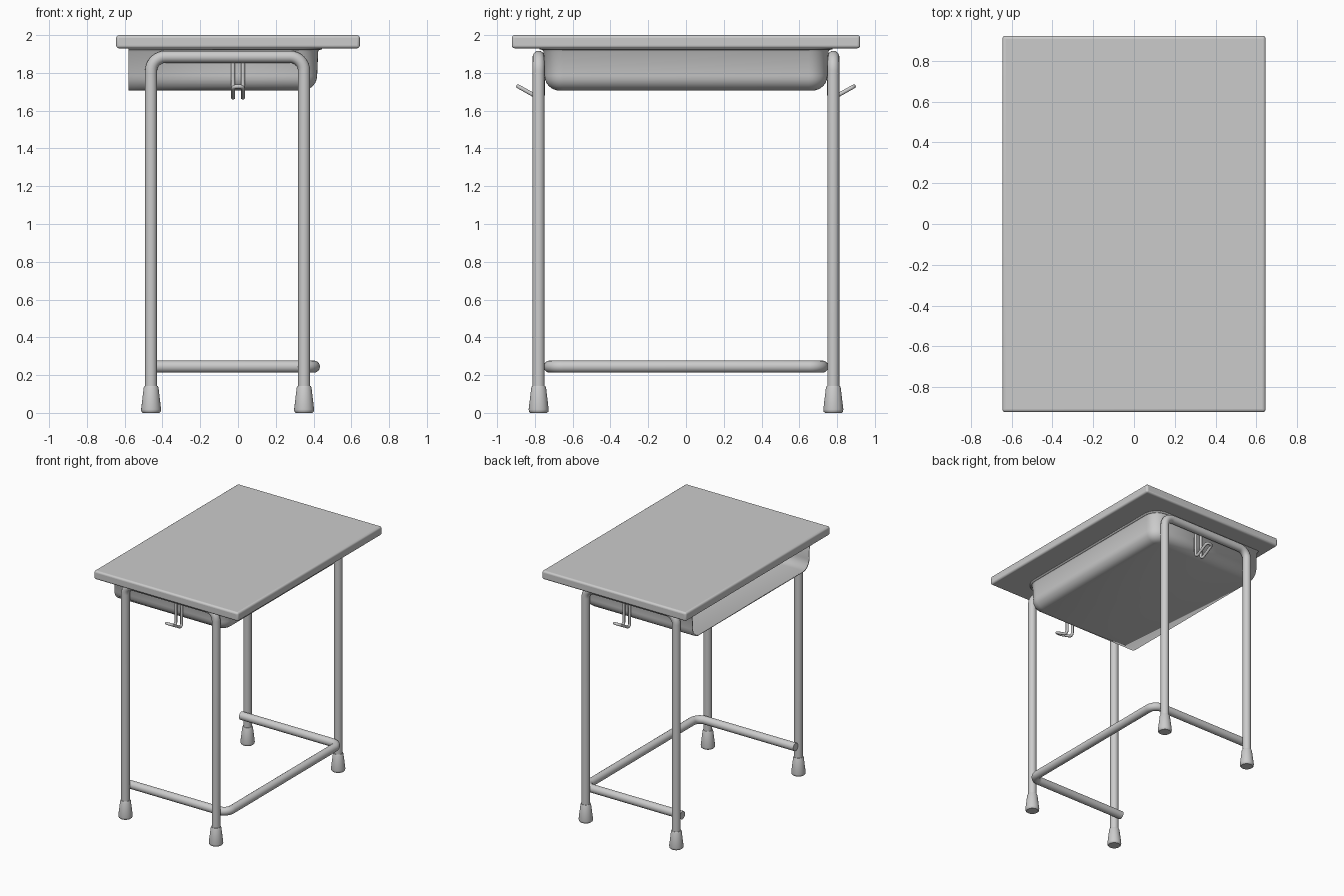
import bpy, bmesh, math
from mathutils import Vector

if "Cube" in bpy.data.objects:
    bpy.data.objects.remove(bpy.data.objects["Cube"])


def smooth(ob, angle=40):
    bpy.ops.object.select_all(action='DESELECT')
    ob.select_set(True)
    bpy.context.view_layer.objects.active = ob
    bpy.ops.object.shade_smooth_by_angle(angle=math.radians(angle))


def mesh_object(name, bm):
    bmesh.ops.recalc_face_normals(bm, faces=bm.faces)
    me = bpy.data.meshes.new(name)
    bm.to_mesh(me)
    bm.free()
    ob = bpy.data.objects.new(name, me)
    bpy.context.collection.objects.link(ob)
    return ob


def fillet(points, radius, steps=8):
    """Round the inner corners of a polyline with circular arcs."""
    pts = [Vector(p) for p in points]
    out = [pts[0]]
    for a, p, b in zip(pts, pts[1:], pts[2:]):
        u, v = (a - p).normalized(), (b - p).normalized()
        half = u.angle(v) / 2
        centre = p + (u + v).normalized() * (radius / math.sin(half))
        t = radius / math.tan(half)
        s, e = p + u * t - centre, p + v * t - centre
        full = s.angle(e)
        for i in range(steps + 1):
            k = i / steps
            out.append(centre + (s * math.sin((1 - k) * full) + e * math.sin(k * full)) / math.sin(full))
    out.append(pts[-1])
    return out


def tube(name, points, radius, bend, res=6):
    path = fillet(points, bend)
    cu = bpy.data.curves.new(name, 'CURVE')
    cu.dimensions = '3D'
    cu.bevel_depth = radius
    cu.bevel_resolution = res
    cu.use_fill_caps = True
    sp = cu.splines.new('POLY')
    sp.points.add(len(path) - 1)
    for q, p in zip(sp.points, path):
        q.co = (*p, 1)
    ob = bpy.data.objects.new(name, cu)
    bpy.context.collection.objects.link(ob)
    bpy.ops.object.select_all(action='DESELECT')
    ob.select_set(True)
    bpy.context.view_layer.objects.active = ob
    bpy.ops.object.convert(target='MESH')
    smooth(bpy.context.view_layer.objects.active)


# Tabletop
bm = bmesh.new()
bmesh.ops.create_cube(bm, size=1)
for v in bm.verts:
    v.co = (v.co.x * 1.29, v.co.y * 1.844, v.co.z * 0.07 + 1.965)
top = mesh_object("tabletop", bm)
bev = top.modifiers.new("rounding", 'BEVEL')
bev.width, bev.segments = 0.015, 4
smooth(top)

# Book tray: U-shaped rings, open towards -x, flanged rim and rounded bottom
R = 0.075
rings = [(-0.025, 1.929), (-0.008, 1.926), (0, 1.915), (0.006, 1.71 + R)]
rings += [(0.006 + R * (1 - math.cos(a)), 1.711 + R * (1 - math.sin(a)))
          for a in (math.radians(15 * i) for i in range(1, 7))]
bm = bmesh.new()
loops = []
for inset, z in rings:
    w, x = 0.75 - inset, 0.42 - inset
    outline = fillet([(-0.58, -w, z), (x, -w, z), (x, w, z), (-0.58, w, z)], 0.1 - inset)
    loops.append([bm.verts.new(p) for p in outline])
for a, b in zip(loops, loops[1:]):
    for i in range(len(a) - 1):
        bm.faces.new((a[i], a[i + 1], b[i + 1], b[i]))
bm.faces.new(loops[-1])
tray = mesh_object("book_tray", bm)
sol = tray.modifiers.new("thickness", 'SOLIDIFY')
sol.thickness, sol.offset = 0.01, 0
smooth(tray)

X0, X1, Y = -0.46, 0.35, 0.78
for side, s in (("near", -1), ("far", 1)):
    # Leg frame
    tube(f"leg_frame_{side}", [(X0, s * Y, 0.05), (X0, s * Y, 1.885),
                               (X1, s * Y, 1.885), (X1, s * Y, 0.05)], 0.032, 0.075)
    # Bag hook: one wire bent into a double prong
    h = 0.026
    tube(f"bag_hook_{side}", [(-h, s * 0.757, 1.88), (-h, s * 0.757, 1.655),
                              (-h, s * 0.888, 1.728), (h, s * 0.888, 1.728),
                              (h, s * 0.757, 1.655), (h, s * 0.757, 1.88)], 0.011, 0.02, 3)
    # Rubber feet
    for end, x in (("back", X0), ("front", X1)):
        bm = bmesh.new()
        profile = [(0.044, 0), (0.051, 0.006), (0.053, 0.018), (0.039, 0.135), (0.035, 0.143)]
        n = 24
        cols = [[bm.verts.new((x + r * math.cos(2 * math.pi * i / n),
                               s * Y + r * math.sin(2 * math.pi * i / n), z))
                 for i in range(n)] for r, z in profile]
        for a, b in zip(cols, cols[1:]):
            for i in range(n):
                j = (i + 1) % n
                bm.faces.new((a[i], a[j], b[j], b[i]))
        bm.faces.new(cols[0])
        bm.faces.new(cols[-1])
        smooth(mesh_object(f"foot_{side}_{end}", bm))

# Lower U-shaped rail inside the legs
tube("lower_rail", [(-0.475, -0.722, 0.245), (0.402, -0.722, 0.245),
                    (0.402, 0.722, 0.245), (-0.475, 0.722, 0.245)], 0.032, 0.07)
